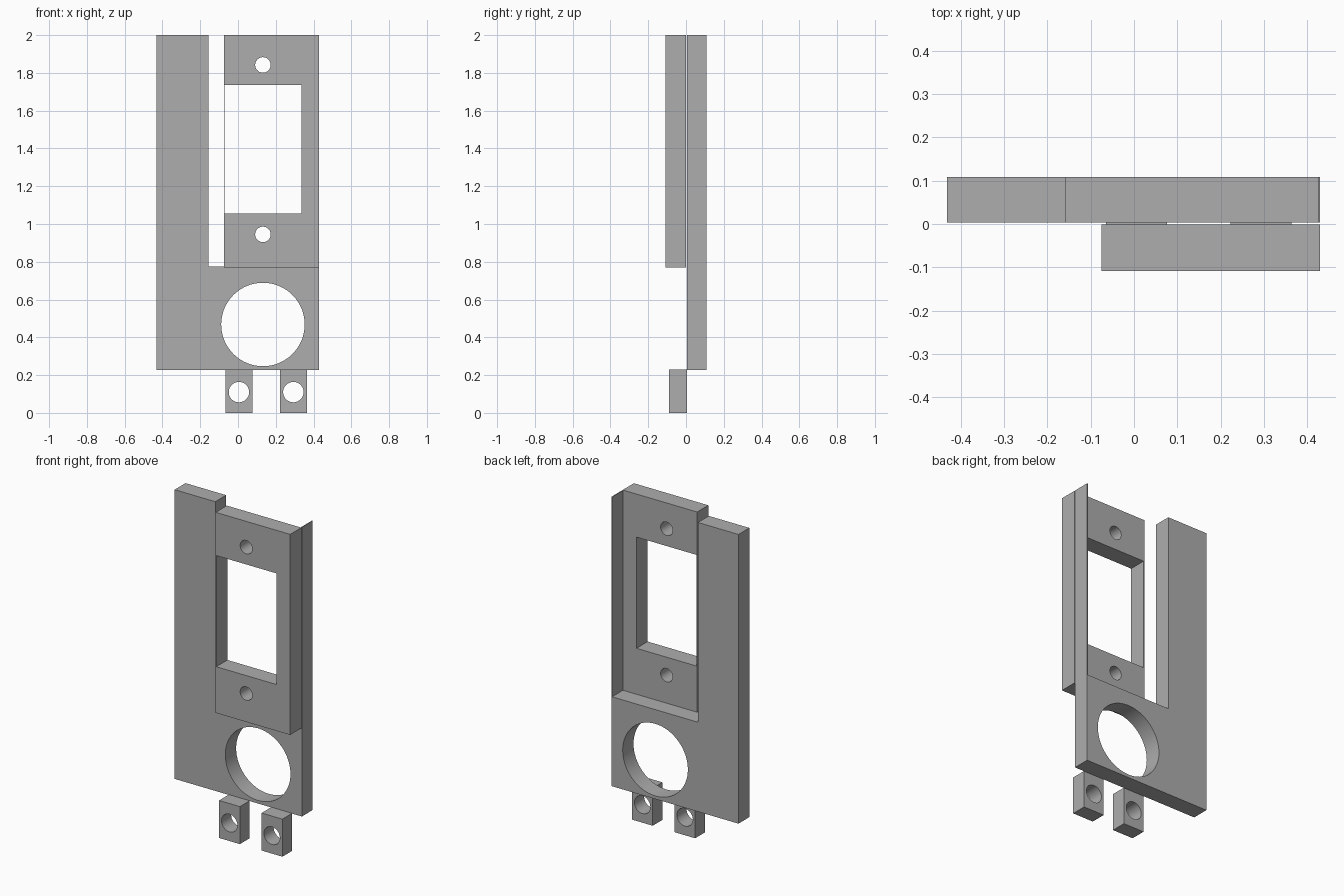
import bpy, bmesh
from math import cos, sin, tau, radians
from mathutils import Matrix

cube = bpy.data.objects.get("Cube")
if cube:
    bpy.data.objects.remove(cube, do_unlink=True)

grey = bpy.data.materials.new("plain grey")
grey.use_nodes = True
colour = (0.42, 0.42, 0.42, 1)
grey.diffuse_color = colour
grey.node_tree.nodes["Principled BSDF"].inputs["Base Color"].default_value = colour


def rect(x0, x1, z0, z1):
    return [(x0, z0), (x1, z0), (x1, z1), (x0, z1)]


def circle(x, z, r, n=64):
    return [(x + r * cos(tau * i / n), z + r * sin(tau * i / n)) for i in range(n)]


def slab(name, y0, y1, *loops):
    """Extrude an outline with holes, drawn in x and z, from y0 to y1."""
    curve = bpy.data.curves.new(name + " outline", "CURVE")
    curve.dimensions = "2D"
    curve.fill_mode = "BOTH"
    curve.extrude = (y1 - y0) / 2
    for loop in loops:
        spline = curve.splines.new("POLY")
        spline.points.add(len(loop) - 1)
        for point, (x, z) in zip(spline.points, loop):
            point.co = (x, z, 0, 1)
        spline.use_cyclic_u = True
    temp = bpy.data.objects.new(name + " outline", curve)
    bpy.context.collection.objects.link(temp)
    bpy.context.view_layer.update()
    graph = bpy.context.evaluated_depsgraph_get()
    mesh = bpy.data.meshes.new_from_object(temp.evaluated_get(graph))
    bpy.data.objects.remove(temp, do_unlink=True)
    bpy.data.curves.remove(curve)

    # Stand the slab upright and weld its caps to its walls
    mesh.transform(Matrix.Translation((0, (y0 + y1) / 2, 0)) @ Matrix.Rotation(radians(90), 4, "X"))
    bm = bmesh.new()
    bm.from_mesh(mesh)
    bmesh.ops.remove_doubles(bm, verts=bm.verts, dist=0.0002)
    bmesh.ops.recalc_face_normals(bm, faces=bm.faces)
    bm.to_mesh(mesh)
    bm.free()
    mesh.name = name
    mesh.materials.clear()
    mesh.materials.append(grey)
    obj = bpy.data.objects.new(name, mesh)
    bpy.context.collection.objects.link(obj)
    bpy.ops.object.select_all(action="DESELECT")
    obj.select_set(True)
    bpy.context.view_layer.objects.active = obj
    bpy.ops.object.shade_smooth_by_angle(angle=radians(30))
    return obj


# Rear plate: tall column, round opening and a thin right-hand flange
left, right, bottom, top = -0.432, 0.43, 0.228, 2.0
notch_left, notch_right, notch_z = -0.157, 0.425, 0.776
slab("rear_plate", 0.004, 0.109,
     [(left, bottom), (right, bottom), (right, top), (notch_right, top),
      (notch_right, notch_z), (notch_left, notch_z), (notch_left, top), (left, top)],
     circle(0.132, 0.468, 0.221))

# Front panel: window with a very thin wall on one side, two screw holes
slab("front_panel", -0.109, -0.001,
     rect(-0.075, right, 0.771, top),
     rect(-0.071, 0.336, 1.055, 1.736),
     circle(0.132, 1.842, 0.041), circle(0.132, 0.945, 0.041))

# Pair of drilled tabs under the plate
for side, x in (("right", 0.005), ("left", 0.293)):
    slab(side + "_tab", -0.09, 0.004,
         rect(x - 0.07, x + 0.071, 0, 0.23), circle(x, 0.11, 0.054))
